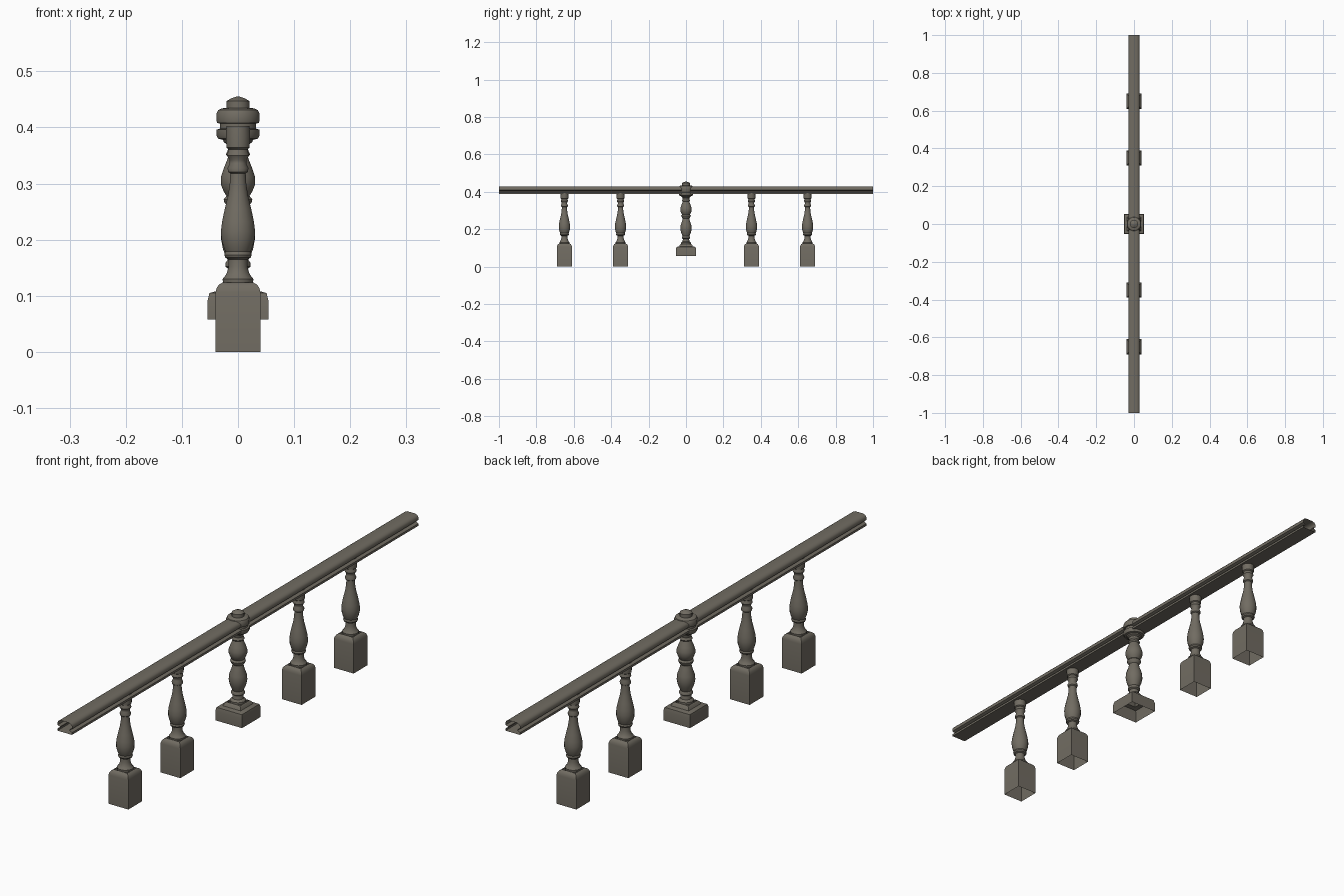
import bpy, bmesh, math

stone = bpy.data.materials.new("weathered grey stone")
stone.diffuse_color = (0.165, 0.15, 0.122, 1)


def finish(name, bm, loc=(0, 0, 0), angle=35):
    bmesh.ops.recalc_face_normals(bm, faces=bm.faces)
    me = bpy.data.meshes.new(name)
    bm.to_mesh(me)
    bm.free()
    ob = bpy.data.objects.new(name, me)
    bpy.context.collection.objects.link(ob)
    ob.location = loc
    me.materials.append(stone)
    bpy.ops.object.select_all(action='DESELECT')
    ob.select_set(True)
    bpy.context.view_layer.objects.active = ob
    bpy.ops.object.shade_smooth_by_angle(angle=math.radians(angle))
    return ob


def stack(name, profile, sides, loc=(0, 0, 0), top=True):
    """Rings of (radius, z) joined upward, open below; 4 sides makes a square block."""
    bm = bmesh.new()
    k = math.sqrt(2) if sides == 4 else 1
    rings = []
    for r, z in profile:
        ring = []
        for i in range(sides):
            a = 2 * math.pi * (i + 0.5) / sides
            ring.append(bm.verts.new((k * r * math.cos(a), k * r * math.sin(a), z)))
        rings.append(ring)
    for lo, hi in zip(rings, rings[1:]):
        for i in range(sides):
            j = (i + 1) % sides
            bm.faces.new((lo[i], lo[j], hi[j], hi[i]))
    if top:
        bm.faces.new(rings[-1])
    return finish(name, bm, loc)


# Handrail: hollow grooved section, open at both ends
half = [(0.029, 0.388), (0.029, 0.396), (0.019, 0.401), (0.019, 0.405),
        (0.029, 0.409), (0.029, 0.419), (0.025, 0.425), (0.016, 0.429)]
section = half + [(-x, z) for x, z in reversed(half)]
bm = bmesh.new()
ends = [[bm.verts.new((x, y, z)) for x, z in section] for y in (-1, 1)]
for i in range(len(section)):
    j = (i + 1) % len(section)
    bm.faces.new((ends[0][i], ends[0][j], ends[1][j], ends[1][i]))
finish("handrail", bm)

# Balusters: square block below a turned shaft
block = [(0.04, 0), (0.04, 0.106), (0.038, 0.114), (0.034, 0.12), (0.027, 0.124)]
shaft = [(0.027, 0.122), (0.028, 0.13), (0.023, 0.136), (0.02, 0.142), (0.017, 0.152),
         (0.017, 0.165), (0.023, 0.168), (0.025, 0.173), (0.023, 0.179), (0.026, 0.186),
         (0.03, 0.2), (0.031, 0.215), (0.029, 0.232), (0.024, 0.255), (0.018, 0.28),
         (0.015, 0.3), (0.014, 0.318), (0.018, 0.321), (0.019, 0.328), (0.015, 0.336),
         (0.015, 0.342), (0.02, 0.35), (0.017, 0.361), (0.021, 0.364), (0.022, 0.385),
         (0.021, 0.403)]
for y in (-0.65, -0.35, 0.35, 0.65):
    stack("baluster_block", block, 4, (0, y, 0), top=False)
    stack("baluster_shaft", shaft, 16, (0, y, 0))

# Central post: stepped plinth, double turned shaft, cap and finial
stack("post_plinth", [(0.054, 0.058), (0.054, 0.092), (0.051, 0.105), (0.036, 0.109),
                      (0.032, 0.118), (0.027, 0.122)], 4, top=False)
post = [(0.027, 0.12), (0.027, 0.128), (0.019, 0.135), (0.017, 0.148), (0.023, 0.152),
        (0.023, 0.158), (0.019, 0.164), (0.027, 0.182), (0.031, 0.202), (0.029, 0.222),
        (0.021, 0.245), (0.018, 0.258), (0.025, 0.267), (0.026, 0.272), (0.021, 0.278),
        (0.026, 0.286), (0.031, 0.298), (0.031, 0.312), (0.026, 0.327), (0.021, 0.339),
        (0.018, 0.347), (0.022, 0.352), (0.018, 0.361), (0.02, 0.37), (0.026, 0.374),
        (0.028, 0.38)]
stack("post_shaft", post, 16)
cap = [(0.028, 0.378), (0.036, 0.38), (0.039, 0.386), (0.039, 0.396), (0.033, 0.398),
       (0.033, 0.407), (0.038, 0.408), (0.039, 0.412), (0.039, 0.425), (0.036, 0.431),
       (0.03, 0.434), (0.021, 0.435), (0.021, 0.447), (0.012, 0.452), (0.003, 0.455)]
stack("post_cap", cap, 16)
